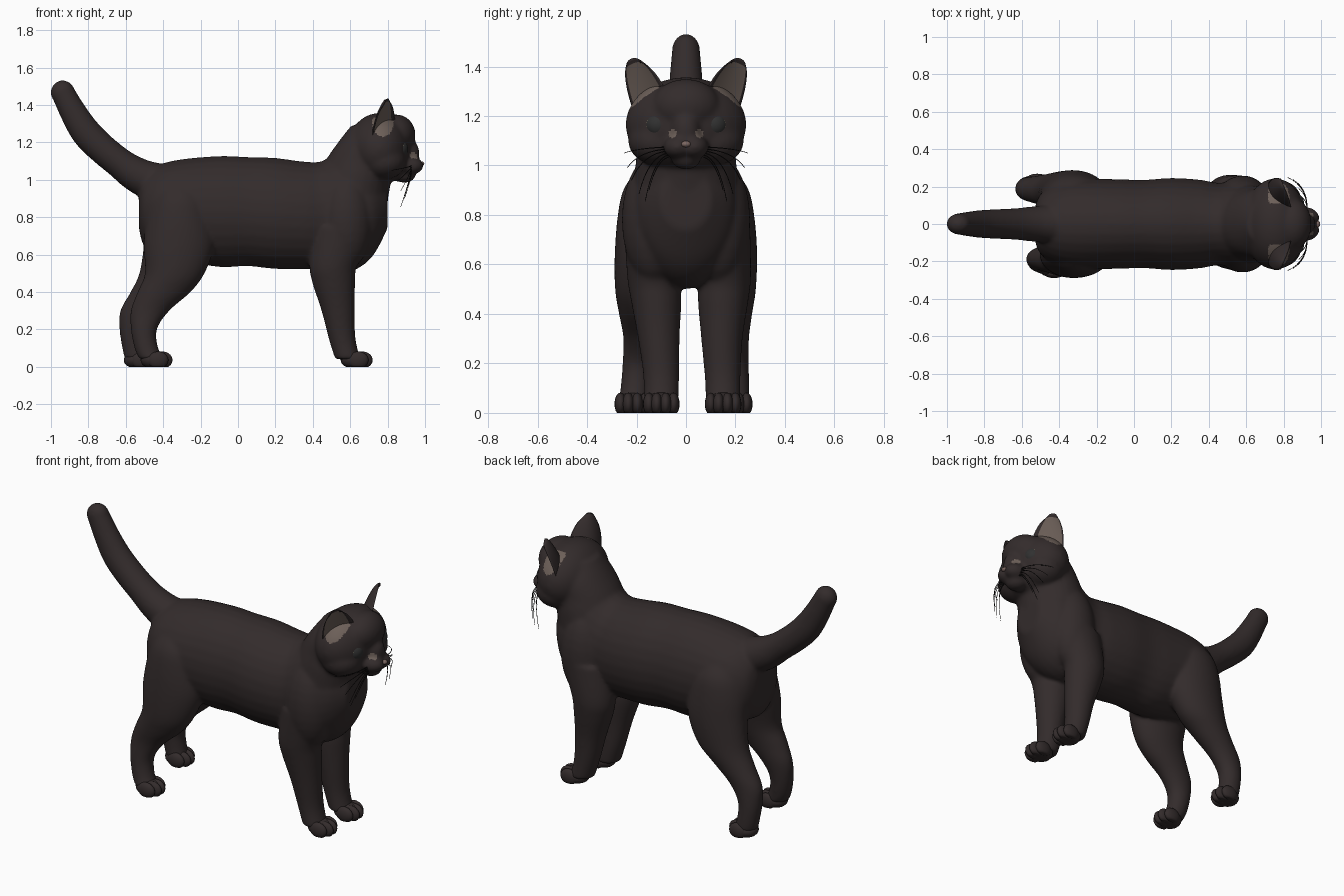
import bpy, bmesh, math
from mathutils import Vector, Matrix

if "Cube" in bpy.data.objects:
    bpy.data.objects.remove(bpy.data.objects["Cube"])


def material(name, rgb):
    m = bpy.data.materials.new(name)
    m.diffuse_color = (*rgb, 1)
    m.use_nodes = True
    m.node_tree.nodes["Principled BSDF"].inputs["Base Color"].default_value = m.diffuse_color
    return m


FUR = material("dark fur", (0.033, 0.0245, 0.0245))
EAR = material("inner ear", (0.15, 0.115, 0.098))
IRIS = material("pale yellow iris", (0.53, 0.48, 0.24))
PUPIL = material("dark pupil", (0.03, 0.03, 0.03))
NOSE = material("nose leather", (0.20, 0.135, 0.12))
WHISKER = material("black whisker", (0.008, 0.007, 0.007))


def finish(name, bm, *mats):
    bmesh.ops.recalc_face_normals(bm, faces=bm.faces)
    me = bpy.data.meshes.new(name)
    bm.to_mesh(me)
    bm.free()
    for m in mats:
        me.materials.append(m)
    me.shade_smooth()
    ob = bpy.data.objects.new(name, me)
    bpy.context.collection.objects.link(ob)
    return ob


def ball(bm, c, r, seg=24):
    mat = Matrix.Translation(c) @ Matrix.Diagonal((*r, 1))
    bmesh.ops.create_uvsphere(bm, u_segments=seg, v_segments=seg // 2 + 2, radius=1, matrix=mat)


def pair(bm, c, r):
    for s in (1, -1):
        ball(bm, (c[0], s * c[1], c[2]), r)


def spline(keys, steps=5):
    """Catmull-Rom through rings of (x, y, z, radius, y radius)."""
    k = [Vector(p) for p in keys]
    k = [k[0]] + k + [k[-1]]
    out = []
    for i in range(1, len(k) - 2):
        a, b, c, d = k[i - 1:i + 3]
        for j in range(steps):
            t = j / steps
            out.append(0.5 * (2 * b + (c - a) * t + (2 * a - 5 * b + 4 * c - d) * t * t
                              + (3 * b - a - 3 * c + d) * t ** 3))
    return out + [k[-1]]


def loft(bm, keys, up=None, n=28):
    """Closed tube of elliptic rings; each ring spans y and 'up'
    (or the path's own normal in the xz plane)."""
    path = spline(keys)
    rings = []
    for i, p in enumerate(path):
        if up:
            u = Vector(up)
        else:
            d = path[min(i + 1, len(path) - 1)] - path[max(i - 1, 0)]
            u = Vector((-d[2], 0, d[0])).normalized()
        c = Vector(p[:3])
        rings.append([bm.verts.new(c + u * p[3] * math.cos(2 * math.pi * j / n)
                                   + Vector((0, p[4] * math.sin(2 * math.pi * j / n), 0)))
                      for j in range(n)])
    for a, b in zip(rings, rings[1:]):
        for j in range(n):
            bm.faces.new((a[j], a[(j + 1) % n], b[(j + 1) % n], b[j]))
    bm.faces.new(rings[0])
    bm.faces.new(rings[-1])


bm = bmesh.new()
# trunk
loft(bm, [(-.53, 0, .84, .10, .09), (-.50, 0, .83, .19, .16), (-.42, 0, .84, .24, .215),
          (-.30, 0, .84, .27, .24), (-.10, 0, .83, .297, .24), (.05, 0, .83, .292, .236),
          (.20, 0, .82, .297, .246), (.35, 0, .81, .288, .237), (.45, 0, .81, .29, .22),
          (.55, 0, .83, .33, .225), (.65, 0, .83, .30, .215), (.73, 0, .84, .235, .18),
          (.80, 0, .86, .12, .10)], (0, 0, 1))
# neck
loft(bm, [(.61, 0, .82, .18, .21), (.63, 0, 1.0, .19, .205), (.655, 0, 1.1, .187, .19),
          (.70, 0, 1.2, .165, .18), (.74, 0, 1.29, .135, .13)], (1, 0, 0))
# shoulders
pair(bm, (.58, .13, .78), (.14, .13, .26))
# tail
loft(bm, [(-.34, 0, .97, .10, .11), (-.48, 0, 1.0, .10, .10), (-.56, 0, 1.038, .092, .092),
          (-.635, 0, 1.092, .082, .084), (-.725, 0, 1.165, .081, .08),
          (-.81, 0, 1.25, .081, .075), (-.875, 0, 1.35, .073, .067),
          (-.937, 0, 1.467, .063, .057)])
ball(bm, (-.937, 0, 1.467), (.066, .057, .066))
# front legs
for y in ((.14, .155, .15, .145, .148, .15), (-.13, -.13, -.12, -.11, -.10, -.10)):
    xs = ((.56, .75, .16, .12), (.51, .55, .128, .108), (.512, .45, .115, .102),
          (.535, .30, .089, .084), (.557, .15, .072, .073), (.587, .04, .068, .07))
    loft(bm, [(x, yy, z, rx, ry) for yy, (x, z, rx, ry) in zip(y, xs)], (1, 0, 0))
# hind legs, the +y one stepped back
loft(bm, [(-.32, -.09, 1.0, .09, .09), (-.31, -.115, .91, .15, .135), (-.31, -.13, .80, .18, .146),
          (-.315, -.16, .65, .19, .128), (-.338, -.18, .50, .16, .107), (-.395, -.185, .40, .143, .086),
          (-.47, -.185, .30, .104, .068), (-.503, -.195, .20, .07, .062),
          (-.49, -.205, .10, .064, .06), (-.46, -.215, .04, .068, .062)], (1, 0, 0))
loft(bm, [(-.32, .09, 1.0, .09, .09), (-.32, .115, .91, .15, .135), (-.32, .13, .80, .18, .146),
          (-.325, .16, .65, .18, .128), (-.37, .175, .50, .158, .108), (-.447, .18, .40, .128, .088),
          (-.53, .185, .30, .10, .07), (-.564, .19, .20, .07, .064),
          (-.555, .195, .10, .064, .062), (-.54, .195, .04, .066, .062)], (1, 0, 0))
# head, cheeks, brow, nose bridge, muzzle, chin
ball(bm, (.755, 0, 1.165), (.17, .245, .192), 32)
pair(bm, (.78, .11, 1.10), (.12, .125, .10))
ball(bm, (.845, 0, 1.24), (.105, .14, .11))
ball(bm, (.90, 0, 1.14), (.072, .062, .085))
pair(bm, (.915, .032, 1.075), (.078, .06, .05))
ball(bm, (.89, 0, 1.025), (.06, .06, .042))
body = finish("furry_body", bm, FUR)
rm = body.modifiers.new("union", 'REMESH')
rm.mode, rm.voxel_size = 'VOXEL', 0.009
sm = body.modifiers.new("soften", 'SMOOTH')
sm.factor, sm.iterations = 0.5, 18
bpy.context.view_layer.objects.active = body
for m in ("union", "soften"):
    bpy.ops.object.modifier_apply(modifier=m)
body.data.materials.clear()
body.data.materials.append(FUR)
body.data.materials.append(EAR)
# bare skin at the ear openings and inner eye corners
for f in body.data.polygons:
    x, y, z = f.center
    ear = ((x - .775) / .056) ** 2 + ((z - 1.305) / .075) ** 2 < 1 and abs(y) > .11
    corner = x > .85 and ((abs(y) - .055) / .018) ** 2 + ((z - 1.128) / .017) ** 2 < 1
    f.material_index = int(ear or corner)
body.data.shade_smooth()

# paws with four toes each
for name, front, y in (("front_paw_left", .72, .15), ("front_paw_right", .72, -.10),
                       ("hind_paw_left", -.44, .195), ("hind_paw_right", -.35, -.215)):
    bm = bmesh.new()
    ball(bm, (front - .095, y, .036), (.076, .068, .048))
    for dy, back in ((-.05, .022), (-.018, 0), (.018, 0), (.05, .022)):
        ball(bm, (front - .055 - back, y + dy, .036), (.055, .024, .046), 16)
    for v in bm.verts:
        v.co.z = max(v.co.z, 0)
    finish(name, bm, FUR)


def bezier(a, b, c, t):
    return Vector(a) * (1 - t) ** 2 + Vector(b) * 2 * t * (1 - t) + Vector(c) * t * t


# ears: a shallow cupped lining and a fur back meeting at the rim
NU, NV = 16, 14
for side, s in (("left", 1), ("right", -1)):
    bm = bmesh.new()
    for depth, lining in ((.012, True), (.05, False)):
        grid = []
        for j in range(NV + 1):
            v = j / NV
            outer = bezier((.715, .212, 1.215), (.735, .258, 1.35), (.785, .242, 1.405), v)
            inner = bezier((.84, .08, 1.30), (.835, .13, 1.405), (.81, .185, 1.415), v)
            row = []
            for i in range(NU + 1):
                u = 2 * i / NU - 1
                p = outer.lerp(inner, i / NU)
                p += Vector((-.80, -.48, .30)) * depth * (1 - u * u) * math.sqrt(1 - v)
                p.z += .024 * v ** 3 * math.sqrt(1 - u * u)
                row.append(bm.verts.new((p.x, s * p.y, p.z)))
            grid.append(row)
        for j in range(NV):
            for i in range(NU):
                f = bm.faces.new((grid[j][i], grid[j][i + 1], grid[j + 1][i + 1], grid[j + 1][i]))
                f.material_index = int(lining and 1 <= i < NU - 2 and j < NV - 2)
    bmesh.ops.remove_doubles(bm, verts=bm.verts, dist=.0005)
    finish("ear_" + side, bm, FUR, EAR)

    # eye: pole turned along the gaze so rings bound the pupil
    bm = bmesh.new()
    gaze = Vector((.92, s * .36, .02)).normalized()
    c = Vector((.853, s * .112, 1.165))
    mat = Matrix.Translation(c) @ gaze.to_track_quat('Z', 'Y').to_matrix().to_4x4()
    bmesh.ops.create_uvsphere(bm, u_segments=32, v_segments=24, radius=.056, matrix=mat)
    for f in bm.faces:
        f.material_index = int((f.calc_center_median() - c).normalized().dot(gaze) > .80)
    finish("eye_" + side, bm, IRIS, PUPIL)

    # whiskers
    cu = bpy.data.curves.new("whiskers_" + side, 'CURVE')
    cu.dimensions, cu.bevel_depth, cu.bevel_resolution = '3D', .0026, 1
    for k, end in enumerate(((.82, .25, 1.05), (.85, .238, .99), (.87, .22, .94),
                             (.88, .19, .885), (.87, .165, .855), (.89, .15, .90))):
        start = (.925, .07, 1.075 - .008 * k)
        mid = (.93, end[1] * .8, 1.07 - .01 * k)
        sp = cu.splines.new('POLY')
        sp.points.add(8)
        for i, pt in enumerate(sp.points):
            p = bezier(start, mid, end, i / 8)
            pt.co = (p.x, s * p.y, p.z, 1)
            pt.radius = 1 - .06 * i
    cu.materials.append(WHISKER)
    bpy.context.collection.objects.link(bpy.data.objects.new("whiskers_" + side, cu))

# nose
bm = bmesh.new()
ball(bm, (.978, 0, 1.086), (.018, .02, .013), 16)
finish("nose", bm, NOSE)
